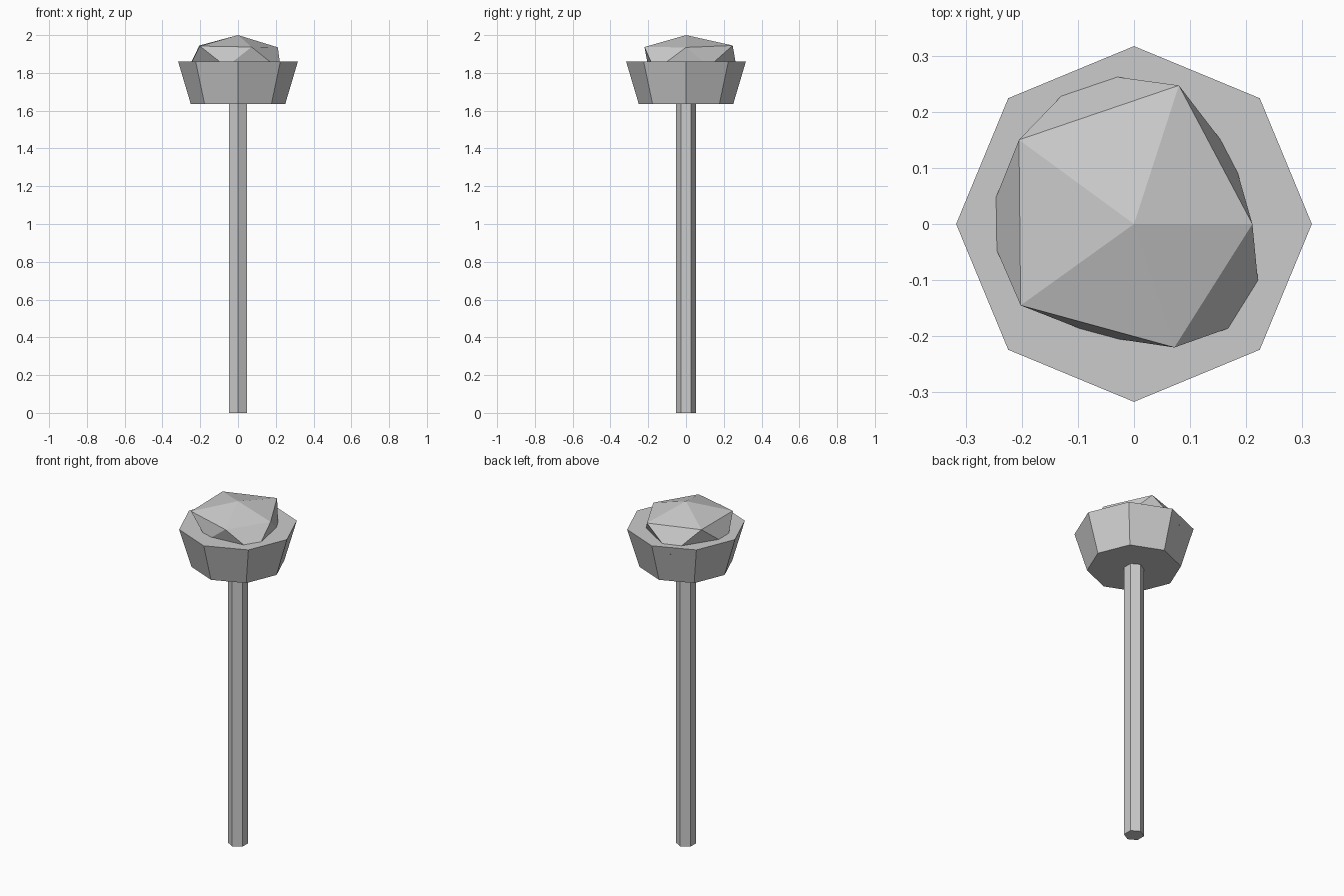
import bpy
import bmesh

cube = bpy.data.objects.get("Cube")
if cube:
    bpy.data.objects.remove(cube)

grey = bpy.data.materials.new("light_grey")
grey.use_nodes = True
colour = (0.6, 0.6, 0.6, 1)
grey.diffuse_color = colour
grey.node_tree.nodes["Principled BSDF"].inputs["Base Color"].default_value = colour


def finish(name, bm):
    bmesh.ops.recalc_face_normals(bm, faces=bm.faces)
    mesh = bpy.data.meshes.new(name)
    bm.to_mesh(mesh)
    bm.free()
    mesh.materials.append(grey)
    obj = bpy.data.objects.new(name, mesh)
    bpy.context.collection.objects.link(obj)
    return obj


def prism(name, sides, low_radius, high_radius, low, high):
    """Capped, optionally tapered prism with a corner on the y axis."""
    bm = bmesh.new()
    bmesh.ops.create_cone(bm, cap_ends=True, segments=sides, radius1=low_radius,
                          radius2=high_radius, depth=high - low)
    bmesh.ops.translate(bm, verts=bm.verts, vec=(0, 0, (low + high) / 2))
    return finish(name, bm)


# Hexagonal pole and flared octagonal head
prism("pole", 6, 0.054, 0.054, 0, 1.65)
prism("head", 8, 0.25, 0.317, 1.635, 1.86)

# Irregular faceted stone: two staggered rings of five corners and two tips
upper = [(0.211, 0, 1.935), (0.08, 0.247, 1.945), (-0.205, 0.15, 1.945),
         (-0.202, -0.145, 1.942), (0.072, -0.22, 1.937)]
lower = [(0.176, 0.122, 1.834), (-0.089, 0.27, 1.814), (-0.265, 0, 1.82),
         (-0.062, -0.2, 1.832), (0.227, -0.165, 1.812)]
bm = bmesh.new()
top = bm.verts.new((0, 0, 2))
bottom = bm.verts.new((0, 0, 1.75))
high = [bm.verts.new(p) for p in upper]
low = [bm.verts.new(p) for p in lower]
for i in range(5):
    j = (i + 1) % 5
    bm.faces.new((top, high[i], high[j]))
    bm.faces.new((high[i], low[i], high[j]))
    bm.faces.new((low[i], low[j], high[j]))
    bm.faces.new((bottom, low[j], low[i]))
finish("stone", bm)
